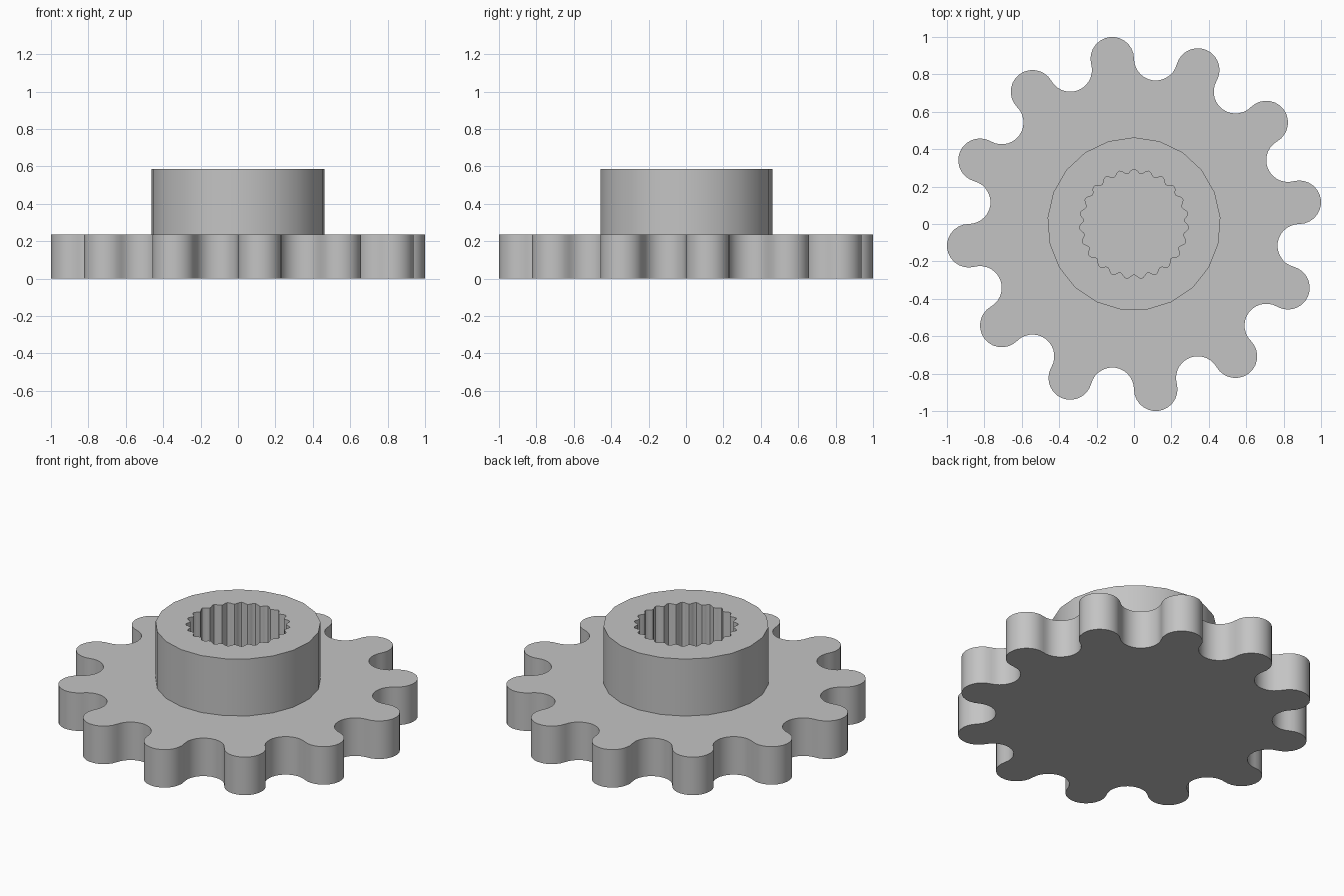
import bpy
import bmesh
from math import sin, cos, pi, radians

if "Cube" in bpy.data.objects:
    bpy.data.objects.remove(bpy.data.objects["Cube"], do_unlink=True)

TEETH = 12
PLATE_TOP = 0.235
HUB_TOP = 0.587

steel = bpy.data.materials.new("plain grey")
steel.use_nodes = True
grey = (0.55, 0.55, 0.55, 1)
steel.diffuse_color = grey
steel.node_tree.nodes["Principled BSDF"].inputs["Base Color"].default_value = grey


def polar(radius, angle):
    return (radius * cos(angle), radius * sin(angle))


def extrude_outlines(name, outlines, bottom, top):
    """Fill closed outlines (inner ones become holes) and extrude them."""
    curve = bpy.data.curves.new(name, "CURVE")
    curve.dimensions = "2D"
    curve.fill_mode = "BOTH"
    curve.extrude = (top - bottom) / 2
    for points in outlines:
        spline = curve.splines.new("POLY")
        spline.points.add(len(points) - 1)
        for point, (x, y) in zip(spline.points, points):
            point.co = (x, y, 0, 1)
        spline.use_cyclic_u = True
    obj = bpy.data.objects.new(name, curve)
    bpy.context.collection.objects.link(obj)
    bpy.ops.object.select_all(action="DESELECT")
    obj.select_set(True)
    bpy.context.view_layer.objects.active = obj
    bpy.ops.object.convert(target="MESH")
    obj = bpy.context.object

    # Weld caps to walls and set the part at its height
    bm = bmesh.new()
    bm.from_mesh(obj.data)
    bmesh.ops.remove_doubles(bm, verts=bm.verts, dist=0.0002)
    bmesh.ops.translate(bm, verts=bm.verts, vec=(0, 0, (top + bottom) / 2))
    bmesh.ops.recalc_face_normals(bm, faces=bm.faces)
    bm.to_mesh(obj.data)
    bm.free()
    obj.data.materials.clear()
    obj.data.materials.append(steel)
    bpy.ops.object.shade_smooth_by_angle(angle=radians(30))
    return obj


def sprocket_outline(steps=14):
    """Round teeth and round gaps: tangent arcs of equal radius."""
    half = pi / TEETH / 2
    pitch = 1 / (cos(half) + sin(half))
    arc = pitch * sin(half)
    points = []
    for i in range(TEETH * 2):
        angle = (2 * i - 1) * half
        cx, cy = polar(pitch, angle)
        if i % 2:   # tooth, bulging outward
            start, end = -pi / 2 - half, pi / 2 + half
        else:       # gap, bulging inward
            start, end = 3 * pi / 2 - half, pi / 2 + half
        for k in range(steps):
            dx, dy = polar(arc, angle + start + (end - start) * k / steps)
            points.append((cx + dx, cy + dy))
    return points


def circle_outline(radius, sides):
    return [polar(radius, pi / 2 + 2 * pi * i / sides) for i in range(sides)]


def spline_bore_outline(radius, depth, count, steps=8):
    total = count * steps
    return [polar(radius + depth * cos(2 * pi * i / steps),
                  pi / 2 + 2 * pi * i / total) for i in range(total)]


# Toothed plate, solid underneath
extrude_outlines("sprocket_plate", [sprocket_outline()], 0, PLATE_TOP)

# Raised hub with a splined socket
extrude_outlines("splined_hub",
                 [circle_outline(0.463, 21), spline_bore_outline(0.281, 0.012, 23)],
                 PLATE_TOP, HUB_TOP)
